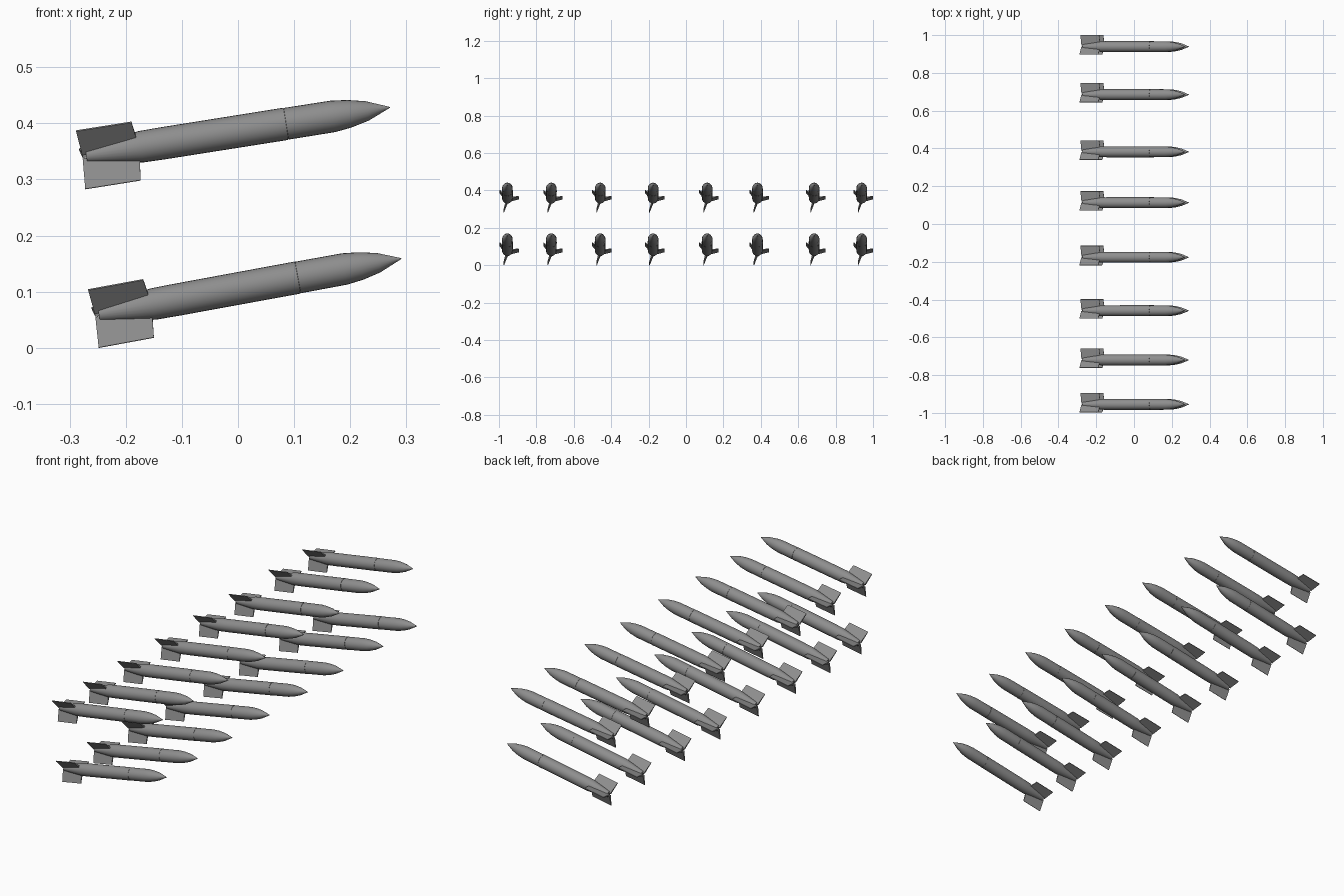
import bpy, bmesh, math
from mathutils import Matrix, Vector

if "Cube" in bpy.data.objects:
    bpy.data.objects.remove(bpy.data.objects["Cube"])

SIDES = 24


def lathe(name, profile):
    """Closed body of revolution around local X from (x, radius) points."""
    bm = bmesh.new()
    rings = []
    for x, r in profile:
        rings.append([bm.verts.new((x, r * math.cos(2 * math.pi * i / SIDES),
                                    r * math.sin(2 * math.pi * i / SIDES)))
                      for i in range(SIDES)])
    for a, b in zip(rings, rings[1:]):
        for i in range(SIDES):
            j = (i + 1) % SIDES
            bm.faces.new((a[i], a[j], b[j], b[i]))
    bm.faces.new(rings[0])
    bm.faces.new(rings[-1])
    return finish(name, bm)


def fin_set(name, outline, angles):
    """Tapered slabs radiating from local X; outline is (x, radius, thickness)."""
    bm = bmesh.new()
    for deg in angles:
        rot = Matrix.Rotation(math.radians(deg), 4, 'X')
        lo, hi = [[bm.verts.new(rot @ Vector((x, r, s * t / 2)))
                   for x, r, t in outline] for s in (-1, 1)]
        bm.faces.new(lo)
        bm.faces.new(hi)
        n = len(outline)
        for i in range(n):
            j = (i + 1) % n
            bm.faces.new((lo[i], lo[j], hi[j], hi[i]))
    return finish(name, bm)


def finish(name, bm):
    bmesh.ops.recalc_face_normals(bm, faces=bm.faces)
    mesh = bpy.data.meshes.new(name)
    bm.to_mesh(mesh)
    bm.free()
    mesh.materials.append(grey)
    return mesh


# Darker grey paint
grey = bpy.data.materials.new("dark_grey")
grey.diffuse_color = (.27, .27, .27, 1)
grey.use_nodes = True
grey.node_tree.nodes["Principled BSDF"].inputs["Base Color"].default_value = grey.diffuse_color

# Shared part meshes; local origin is on the axis at the nose seam
body = lathe("rocket_body", [(-.360, .013), (-.262, .0282), (-.22, .0288),
                             (0, .0290)])
nose = lathe("nose_section", [(-.003, .0278), (.0005, .0278), (.001, .0285),
                              (.085, .0283), (.115, .0248), (.147, .0175),
                              (.188, .0008)])
fins = fin_set("tail_fins", [(-.367, .006, .010), (-.265, .006, .010),
                             (-.271, .062, .003), (-.371, .062, .003)],
               (12, 132, 252))

# Two rows of eight rockets, each row with its own pitch
columns = (.939, .685, .382, .113, -.176, -.459, -.72, -.955)
rows = (("lower", .106, .125, 10.4), ("upper", .085, .399, 9.0))
for row, x, z, pitch in rows:
    for k, y in enumerate(columns, 1):
        for mesh in (body, nose, fins):
            obj = bpy.data.objects.new(f"{row}_{mesh.name}_{k}", mesh)
            obj.location = (x, y, z)
            obj.rotation_euler = (0, -math.radians(pitch), 0)
            bpy.context.collection.objects.link(obj)

# Smooth the round parts, keep the rims and fins sharp
for mesh in (body, nose):
    mesh.shade_smooth()
    mesh.set_sharp_from_angle(angle=math.radians(30))
